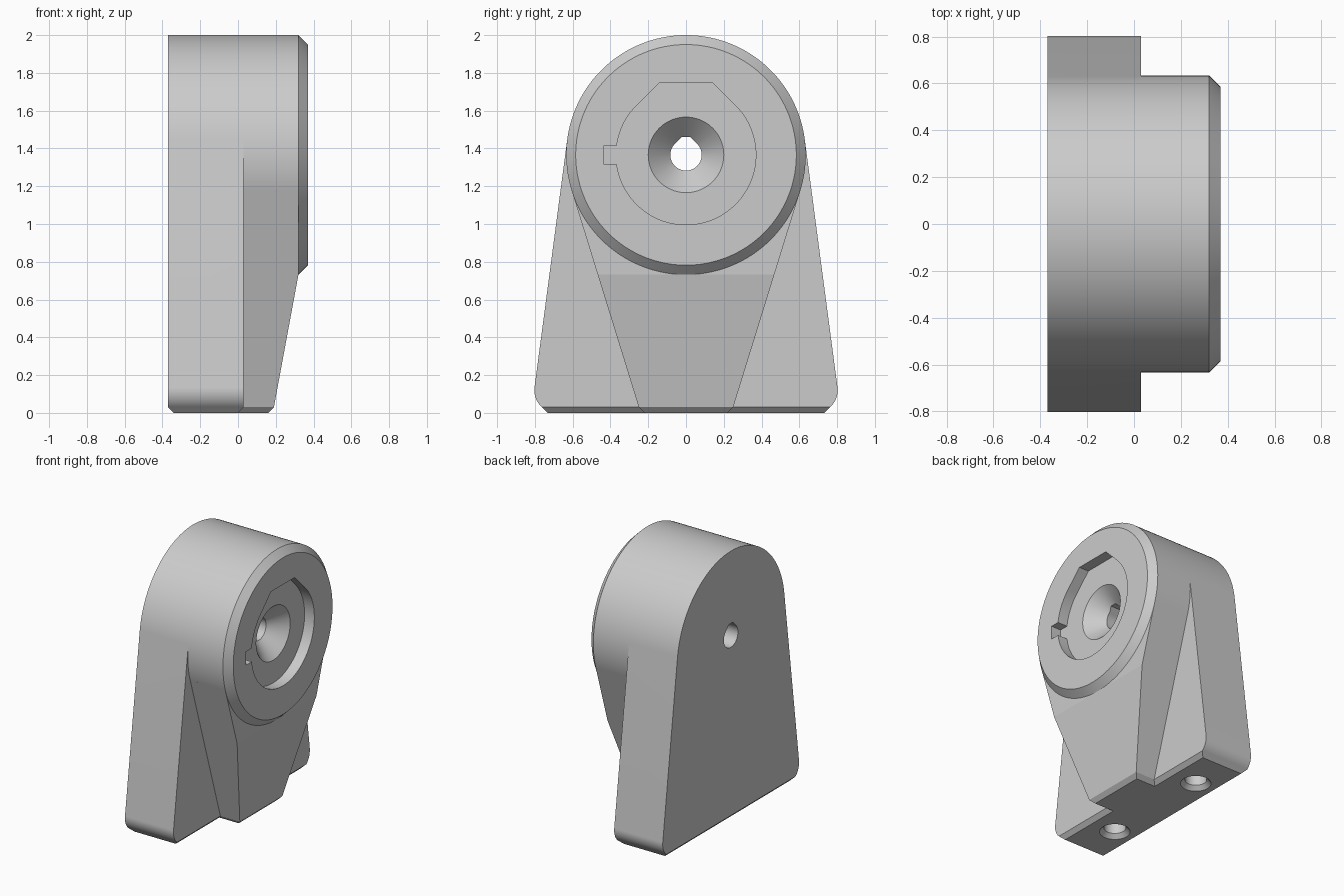
import bpy, bmesh
from math import sin, cos, radians, sqrt

cube = bpy.data.objects.get("Cube")
if cube:
    bpy.data.objects.remove(cube, do_unlink=True)

AXIS_Z, RADIUS = 1.366, 0.634            # bearing axis and outer radius
BACK, STEP, SHOULDER, FACE = -0.37, 0.03, 0.32, 0.37
POCKET_FLOOR, CHAMFER = 0.29, 0.03

grey = bpy.data.materials.new("light_grey")
grey.use_nodes = True
grey.diffuse_color = (0.6, 0.6, 0.6, 1)
grey.node_tree.nodes["Principled BSDF"].inputs["Base Color"].default_value = grey.diffuse_color


def arc(r, a, b, n, cy=0.0, cz=AXIS_Z):
    """Points (y, z) along an arc, in degrees, both ends included."""
    angles = [radians(a + (b - a) * i / n) for i in range(n + 1)]
    return [(cy + r * cos(t), cz + r * sin(t)) for t in angles]


def circle(r, n=240):
    return arc(r, 0, 360, n)[:-1]


def teardrop(r, flat):
    """Circle with 45 degree shoulders cut flat at the top."""
    w = r * sqrt(2) - flat
    return arc(r, 135, 405, 72) + [(w, AXIS_Z + flat), (-w, AXIS_Z + flat)]


def mirrored(half):
    """Close a right-hand half outline by mirroring it across y = 0."""
    return half + [(-y, z) for y, z in reversed(half) if abs(y) > 1e-6]


def along_x(x, outline):
    return [(x, y, z) for y, z in outline]


def loft(name, loops, cuts=()):
    """Solid through matching loops of 3D points, split at the given heights."""
    bm = bmesh.new()
    rings = [[bm.verts.new(p) for p in loop] for loop in loops]
    for a, b in zip(rings, rings[1:]):
        for i in range(len(a)):
            j = (i + 1) % len(a)
            bm.faces.new((a[i], a[j], b[j], b[i]))
    bm.faces.new(rings[0])
    bm.faces.new(rings[-1])
    for z in cuts:
        bmesh.ops.bisect_plane(bm, geom=bm.verts[:] + bm.edges[:] + bm.faces[:],
                               dist=1e-5, plane_co=(0, 0, z), plane_no=(0, 0, 1))
    bmesh.ops.recalc_face_normals(bm, faces=bm.faces[:])
    mesh = bpy.data.meshes.new(name)
    bm.to_mesh(mesh)
    bm.free()
    mesh.materials.append(grey)
    ob = bpy.data.objects.new(name, mesh)
    bpy.context.collection.objects.link(ob)
    return ob


def combine(target, other, operation):
    bpy.context.view_layer.objects.active = target
    mod = target.modifiers.new(operation.lower(), "BOOLEAN")
    mod.operation, mod.solver, mod.object = operation, "EXACT", other
    bpy.ops.object.modifier_apply(modifier=mod.name)
    bpy.data.objects.remove(other, do_unlink=True)


# Back plate: round top, tangent flared sides, rounded and chamfered foot
corner_r, corner_y = 0.12, 0.683
foot = [p for p in arc(corner_r, -48.59, 7.5, 14, corner_y, corner_r)]
half = [(foot[0][0] - CHAMFER, 0)] + foot + arc(RADIUS, 7.5, 90, 55)
plate = mirrored(half)
housing = loft("bearing_housing", [along_x(BACK, plate), along_x(STEP, plate)], [CHAMFER])
for v in housing.data.vertices:
    if v.co.z < 0.001:
        v.co.x += CHAMFER if v.co.x < -0.1 else -CHAMFER

# Front rib: tangent to the boss, sloping back towards the foot
(top,) = arc(RADIUS, -17.2, -17.2, 1)[:1]
rib_outline = mirrored([(0.22, 0), (0.25, CHAMFER), top, (0, AXIS_Z)])
rib = loft("front_rib", [along_x(-0.1, rib_outline), along_x(SHOULDER, rib_outline)],
           [CHAMFER, AXIS_Z - RADIUS])
for v in rib.data.vertices:
    if v.co.x > 0 and v.co.z < 0.1:
        v.co.x = 0.19 if v.co.z > 0.01 else 0.16

# Round boss with a chamfered front rim
boss = loft("boss", [along_x(STEP, circle(RADIUS)), along_x(SHOULDER, circle(RADIUS)),
                     along_x(FACE, circle(RADIUS - 0.05))])
combine(housing, boss, "UNION")
combine(housing, rib, "UNION")

# Flat-topped pocket with a side key notch
pocket = teardrop(0.37, 0.384)
combine(housing, loft("pocket_cutter", [along_x(POCKET_FLOOR, pocket),
                                        along_x(0.5, pocket)]), "DIFFERENCE")
notch = [(y, AXIS_Z + z) for y, z in ((-0.435, -0.05), (-0.3, -0.05), (-0.3, 0.05), (-0.435, 0.05))]
combine(housing, loft("notch_cutter", [along_x(POCKET_FLOOR, notch),
                                       along_x(0.5, notch)]), "DIFFERENCE")

# Through hole and its countersink
hole = teardrop(0.083, 0.095)
combine(housing, loft("hole_cutter", [along_x(-0.5, hole), along_x(0.5, hole)]), "DIFFERENCE")
combine(housing, loft("countersink_cutter", [along_x(0.16, circle(0.07, 96)),
                                             along_x(0.33, circle(0.24, 96))]), "DIFFERENCE")

# Two chamfered mounting holes in the foot
for side in (-1, 1):
    loops = [[(y - 0.19, z + side * 0.43, h) for y, z in arc(r, 0, 360, 64, 0, 0)[:-1]]
             for r, h in ((0.125, -0.02), (0.075, 0.03), (0.075, 0.35))]
    combine(housing, loft("mounting_hole_cutter", loops), "DIFFERENCE")

# Smooth curved walls, crisp edges
bpy.ops.object.select_all(action="DESELECT")
housing.select_set(True)
bpy.context.view_layer.objects.active = housing
bpy.ops.object.shade_smooth_by_angle(angle=radians(8))
